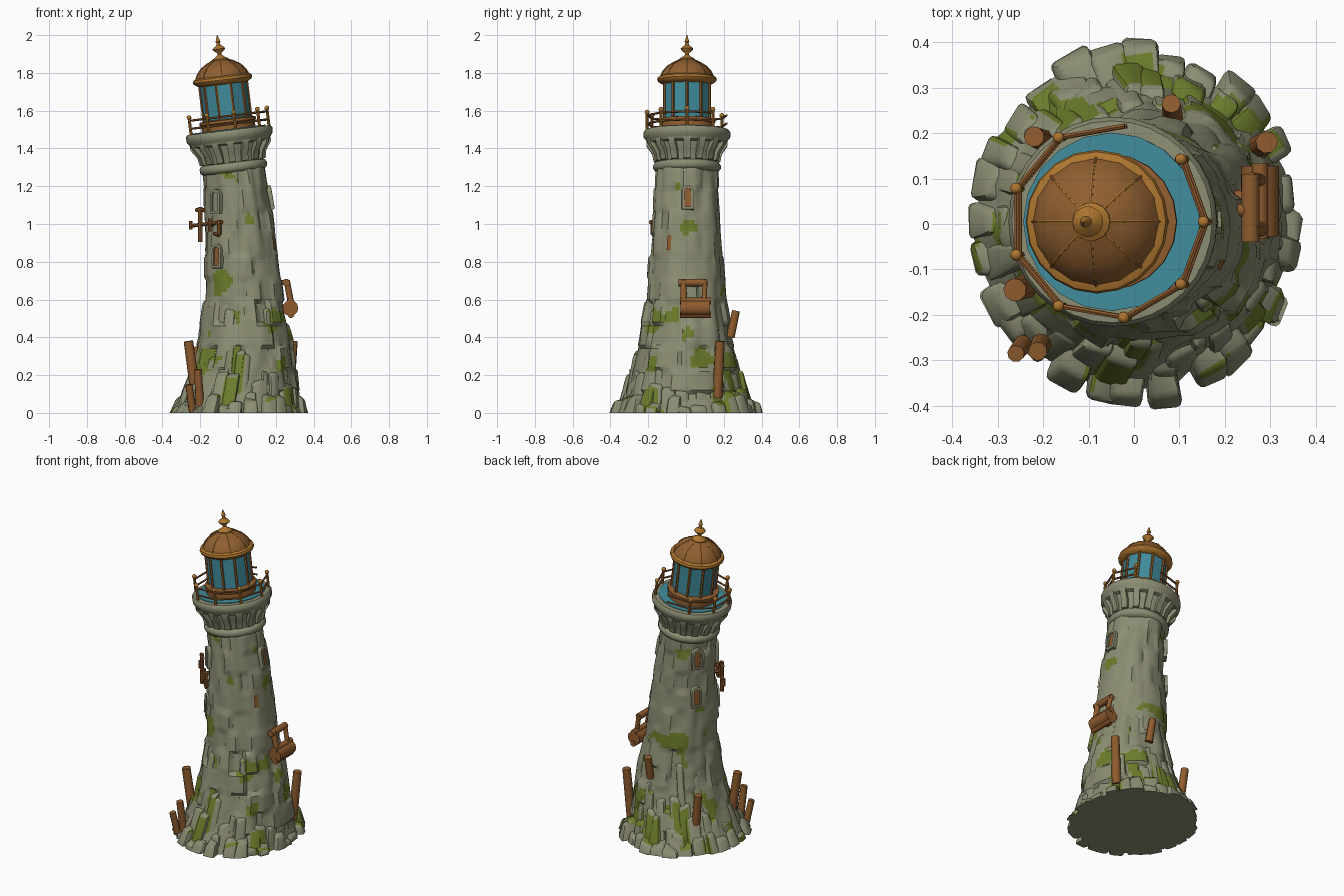
import bpy, bmesh, math, random
from mathutils import Vector, Matrix, noise

if "Cube" in bpy.data.objects:
    bpy.data.objects.remove(bpy.data.objects["Cube"])

random.seed(7)
PI = math.pi

def mat(name, r, g, b):
    m = bpy.data.materials.new(name)
    m.diffuse_color = [((c / 255 + 0.055) / 1.055) ** 2.4 for c in (r, g, b)] + [1]
    m.use_nodes = True
    m.node_tree.nodes["Principled BSDF"].inputs["Base Color"].default_value = m.diffuse_color
    return m

STONE = mat("weathered stone", 140, 141, 115)
MOSS = mat("moss", 107, 124, 43)
WOOD = mat("old wood", 142, 91, 46)
GOLD = mat("aged brass", 174, 118, 47)
DOME = mat("copper roof", 144, 95, 48)
GLASS = mat("blue glass", 64, 140, 156)

def finish(bm, name, mats, M=None, angle=40):
    if M:
        bm.transform(M)
    bmesh.ops.recalc_face_normals(bm, faces=bm.faces[:])
    me = bpy.data.meshes.new(name)
    bm.to_mesh(me)
    bm.free()
    ob = bpy.data.objects.new(name, me)
    bpy.context.collection.objects.link(ob)
    for m in mats:
        me.materials.append(m)
    bpy.ops.object.select_all(action='DESELECT')
    ob.select_set(True)
    bpy.context.view_layer.objects.active = ob
    bpy.ops.object.shade_smooth_by_angle(angle=math.radians(angle))
    return ob

def lathe(name, prof, segs, m, M=None, angle=40):
    bm = bmesh.new()
    rings = [[bm.verts.new((r * math.cos(2*PI*i/segs), r * math.sin(2*PI*i/segs), h))
              for i in range(segs)] for r, h in prof]
    for a, b in zip(rings, rings[1:]):
        for i in range(segs):
            j = (i + 1) % segs
            bm.faces.new((a[i], a[j], b[j], b[i]))
    bm.faces.new(rings[0][::-1])
    bm.faces.new(rings[-1])
    return finish(bm, name, [m], M, angle)

def rod(bm, a, b, r, segs=8, r2=None):
    a, b = Vector(a), Vector(b)
    d = b - a
    M = Matrix.Translation((a + b) / 2) @ d.to_track_quat('Z', 'Y').to_matrix().to_4x4()
    bmesh.ops.create_cone(bm, cap_ends=True, segments=segs, radius1=r,
                          radius2=r if r2 is None else r2, depth=d.length, matrix=M)

def lerp(tab, z):
    for (z0, v0), (z1, v1) in zip(tab, tab[1:]):
        if z <= z1:
            return v0 + (v1 - v0) * (z - z0) / (z1 - z0)
    return tab[-1][1]

AXIS = [(0, 0), (.2, .025), (.4, .04), (.6, .03), (.8, .02), (1, .01), (1.2, -.01), (1.32, -.025)]
RAD = [(0, .36), (.1, .315), (.2, .285), (.4, .245), (.6, .212), (.8, .197), (1, .182), (1.2, .168), (1.32, .163)]

def mossy(bm):
    for f in bm.faces:
        c = f.calc_center_median()
        lim = .22 if .08 < c.z < .45 else .33 if c.z < .75 else .45
        f.material_index = int(noise.noise(c * 8 + Vector((3.1, 1.7, .4))) > lim and f.normal.z > -.5)

# leaning tower shaft with uneven masonry blocks
bm = bmesh.new()
N, R = 72, 66
rings = []
for k in range(R + 1):
    z = 1.32 * k / R
    row = int(z / .12)
    ring = []
    for i in range(N):
        a = 2 * PI * i / N
        amp = .016 if z < .6 else .009
        d = Vector((math.cos(a), math.sin(a), 0))
        col = int(i / 4 + (row % 2) * .5 + 3 * noise.noise(Vector((row * 1.3, 0.5, 0))))
        r = lerp(RAD, z) + amp * (noise.cell(Vector((col + .5, row + .5, .5))) - .4) * .9
        r += amp * noise.noise(d * 4 + Vector((0, 0, z * 5)))
        ring.append(bm.verts.new((lerp(AXIS, z) + d.x * r, d.y * r, z)))
    rings.append(ring)
for a, b in zip(rings, rings[1:]):
    for i in range(N):
        bm.faces.new((a[i], a[(i+1) % N], b[(i+1) % N], b[i]))
bm.faces.new(rings[0][::-1])
bm.faces.new(rings[-1])
bm.normal_update()
mossy(bm)
finish(bm, "tower_shaft", [STONE, MOSS], angle=35)

# rocks and buttress slabs around the foot
def rock(bm, az, z1, rb, rt, w, d):
    t = bmesh.new()
    bmesh.ops.create_cube(t, size=1)
    u = Vector((math.cos(az), math.sin(az), 0))
    s = Vector((-u.y, u.x, 0))
    for v in t.verts:
        top = v.co.z > 0
        k = .8 if top else 1
        z = z1 + random.uniform(-.02, .02) if top else 0
        if top and v.co.x > 0:
            z -= .025
        rad = (rt if top else rb) - d / 2 + v.co.x * d * k
        p = u * rad + s * v.co.y * w * k
        p += Vector((random.uniform(-.01, .01), random.uniform(-.01, .01), 0))
        v.co = Vector((p.x * (.92 if rb > .3 else 1) + lerp(AXIS, z if top else 0), p.y, max(z, 0)))
    t.normal_update()
    bmesh.ops.bevel(t, geom=t.edges[:], offset=.014, segments=2, profile=.5, affect='EDGES')
    for v in t.verts:
        if v.co.z < .016:
            v.co.z = 0
    me = bpy.data.meshes.new("tmp")
    t.to_mesh(me)
    t.free()
    bm.from_mesh(me)
    bpy.data.meshes.remove(me)

bm = bmesh.new()
U = random.uniform
for n, zl, zh, rb0, rb1, w0, w1 in ((28, .05, .12, .38, .412, .075, .105), (26, .12, .24, .355, .375, .07, .1),
                                    (22, .22, .36, .328, .348, .06, .09), (15, .38, .58, .302, .317, .05, .075)):
    for i in range(n):
        az = 2 * PI * (i + U(-.3, .3)) / n
        z1 = U(zl, zh)
        rb = U(rb0, rb1)
        rt = lerp(RAD, z1) + max(.012, (rb - .30) * .62)
        rock(bm, az, z1, rb, rt, U(w0, w1), .1)
rock(bm, math.radians(249), .58, .31, .235, .075, .1)
bm.normal_update()
mossy(bm)
finish(bm, "base_rocks", [STONE, MOSS])

# tilted head of the tower: band, corbelled gallery, deck
T = Matrix.Translation((-.022, .005, 1.28)) @ Matrix.Rotation(math.radians(-7), 4, 'Y')
lathe("lower_band", [(.15, -.01), (.17, 0), (.179, .012), (.179, .03), (.17, .043), (.15, .05)], 32, STONE, T)
lathe("gallery_neck", [(.155, .02), (.162, .05), (.17, .1), (.198, .15), (.2, .17)], 32, STONE, T)
lathe("gallery_rim", [(.19, .14), (.212, .148), (.218, .165), (.229, .178), (.231, .205), (.222, .218), (.195, .22)],
      32, STONE, T)
lathe("gallery_deck", [(.196, .21), (.196, .224)], 20, GLASS, T)
bm = bmesh.new()
for i in range(16):
    Rz = Matrix.Rotation(2 * PI * i / 16, 4, 'Z')
    side = [(.15, .045), (.176, .05), (.184, .09), (.215, .135), (.215, .16), (.15, .16)]
    l, r = [[bm.verts.new(Rz @ Vector((x, y, h))) for x, h in side] for y in (-.018, .018)]
    bm.faces.new(l)
    bm.faces.new(r[::-1])
    for j in range(6):
        bm.faces.new((l[j], r[j], r[j-1], l[j-1]))
finish(bm, "corbels", [STONE], T)

# lantern room
lathe("lantern_base", [(.143, .215), (.143, .255), (.15, .26), (.15, .275), (.12, .28)], 20, DOME, T)
lathe("lantern_glass", [(.124, .27), (.124, .48)], 10, GLASS, T, 20)
bm = bmesh.new()
for i in range(10):
    a = 2 * PI * i / 10
    c, s = math.cos(a) * .126, math.sin(a) * .126
    rod(bm, (c, s, .27), (c, s, .48), .008, 6)
finish(bm, "lantern_mullions", [DOME], T)
lathe("roof_eave", [(.12, .462), (.135, .466), (.152, .476), (.158, .487), (.154, .5), (.138, .508)], 20, GOLD, T)
DP = [(.142, .502), (.128, .532), (.103, .56), (.07, .58), (.035, .596)]
lathe("roof_dome", DP, 16, DOME, T, 20)
bm = bmesh.new()
for i in range(8):
    a = 2 * PI * i / 8
    pts = [Vector((r * math.cos(a), r * math.sin(a), h)) for r, h in DP]
    for p, q in zip(pts, pts[1:]):
        rod(bm, p, q, .003, 6)
finish(bm, "roof_ribs", [GOLD], T)
lathe("finial", [(.043, .585), (.042, .598), (.022, .61), (.01, .622), (.012, .63), (.03, .645), (.034, .652),
                 (.025, .662), (.011, .672), (.009, .685), (.013, .69), (.001, .727)], 14, GOLD, T)

# gallery railing, with one broken span at the back
bm, bp = bmesh.new(), bmesh.new()
post = lambda k, h: Vector((.214 * math.cos(k * 2 * PI / 9), .214 * math.sin(k * 2 * PI / 9), h))
for k in range(9):
    if k != 2:
        rod(bp, post(k, .21), post(k, .305), .008)
        bmesh.ops.create_icosphere(bp, subdivisions=2, radius=.013, matrix=Matrix.Translation(post(k, .31)))
    if k != 1:
        for h in (.25, .293):
            rod(bm, post(k, h), post(k + 1, h), .006, 6)
finish(bm, "gallery_rails", [WOOD], T)
finish(bp, "gallery_posts", [GOLD], T)

# arched windows: stone surround with a recessed panel
def window(az, z, w, h, frame=True, m=WOOD):
    a = math.radians(az)
    rad = lerp(RAD, z)
    lean = (lerp(RAD, z + .1) - lerp(RAD, z - .1)) / .2 + math.cos(a) * (lerp(AXIS, z+.1) - lerp(AXIS, z-.1)) / .2
    M = Matrix.Translation((lerp(AXIS, z) + rad * math.cos(a), rad * math.sin(a), z)) \
        @ Matrix.Rotation(a, 4, 'Z') @ Matrix.Rotation(math.atan(lean), 4, 'Y')
    def arch(g, x):
        hw = w / 2 + g
        pts = [(x, -hw, -h/2 - g), (x, hw, -h/2 - g)]
        pts += [(x, hw * math.cos(t*PI/8), h/2 - w/2 + hw * math.sin(t*PI/8)) for t in range(9)]
        return [bm.verts.new(p) for p in pts]
    bm = bmesh.new()
    bm.faces.new(arch(0, .008))
    finish(bm, "window_panel", [m], M)
    if frame:
        bm = bmesh.new()
        L = [arch(.016, -.03), arch(.014, .014), arch(0, .016), arch(0, -.03)]
        for p, q in zip(L, L[1:]):
            for j in range(11):
                bm.faces.new((p[j-1], p[j], q[j], q[j-1]))
        finish(bm, "window_surround", [STONE], M)

for az, z, m in ((3, 1.14, WOOD), (145, 1.16, WOOD), (147, .92, WOOD), (230, 1.12, STONE), (230, .83, WOOD)):
    window(az, z, .034, .1, True, m)
window(-27, .9, .024, .08, False)

# drift timbers leaning on the rocks
bm = bmesh.new()
for a, b, r in (((-.215, -.13, .04), (-.262, -.145, .38), .027), ((-.2, -.255, 0.02), (-.212, -.28, .23), .022),
                ((-.24, -.26, 0.01), (-.26, -.285, .15), .02), ((.27, .165, .08), (.292, .18, .38), .026),
                ((.085, .235, .4), (.082, .265, .54), .022), ((-.19, .18, .1), (-.22, .192, .35), .024)):
    rod(bm, a, b, r * 1.05, 9, r * .95)
finish(bm, "drift_timbers", [WOOD])

# wall bracket hugging the front left of the tower
bm = bmesh.new()
P = lambda x, z: (x, -.275 - x, z)
for x0, z0, x1, z1, r in ((-.25, .99, -.085, 1.01, .01), (-.2, .905, -.2, 1.09, .012), (-.22, 1.075, -.18, 1.075, .011),
                          (-.1, .945, -.1, 1.02, .012), (-.125, .95, -.1, .94, .01), (-.25, .97, -.25, 1.015, .009),
                          (-.15, .96, -.15, 1.03, .01)):
    rod(bm, P(x0, z0), P(x1, z1), r)
rod(bm, P(-.15, 1), (-.11, -.085, 1), .012)
finish(bm, "wall_bracket", [WOOD])

# hanging tub with its frame on the right side
bm = bmesh.new()
for a, b, r in (((.277, -.028, .555), (.277, .128, .555), .042), ((.277, -.033, .592), (.277, .133, .592), .018),
                ((.28, -.033, .52), (.28, .133, .52), .018), ((.285, -.01, .56), (.258, -.015, .7), .017),
                ((.285, .095, .56), (.258, .1, .7), .014), ((.256, -.04, .69), (.256, .11, .69), .02),
                ((.21, .03, .69), (.255, .03, .69), .014), ((.22, .05, .55), (.28, .05, .55), .025)):
    rod(bm, a, b, r, 12)
finish(bm, "hanging_tub", [WOOD])
